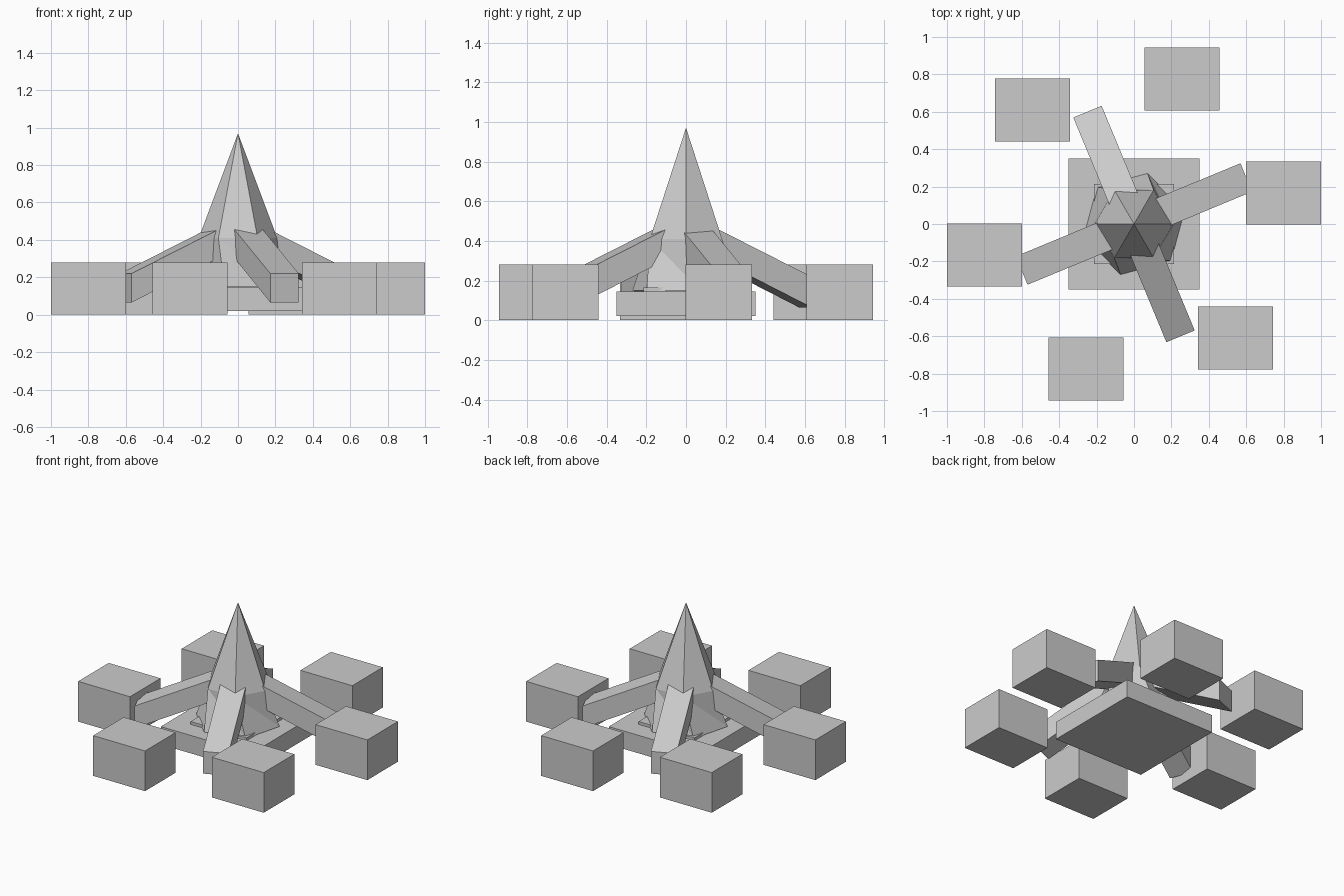
import bpy
import bmesh
import math
from mathutils import Matrix

if "Cube" in bpy.data.objects:
    bpy.data.objects.remove(bpy.data.objects["Cube"])

grey = bpy.data.materials.new("plain_grey")
grey.diffuse_color = (0.6, 0.6, 0.6, 1)
grey.use_nodes = True
grey.node_tree.nodes["Principled BSDF"].inputs["Base Color"].default_value = grey.diffuse_color


def add_mesh(name, verts, faces):
    mesh = bpy.data.meshes.new(name)
    mesh.from_pydata(verts, [], faces)
    bm = bmesh.new()
    bm.from_mesh(mesh)
    bmesh.ops.recalc_face_normals(bm, faces=bm.faces)
    bm.to_mesh(mesh)
    bm.free()
    mesh.materials.append(grey)
    obj = bpy.data.objects.new(name, mesh)
    bpy.context.collection.objects.link(obj)
    return obj


def prism(name, profile, y0, y1):
    """Extrude an xz profile from y0 to y1."""
    n = len(profile)
    verts = [(x, y, z) for y in (y0, y1) for x, z in profile]
    faces = [tuple(range(n)), tuple(range(n, 2 * n))]
    faces += [(i, (i + 1) % n, n + (i + 1) % n, n + i) for i in range(n)]
    return add_mesh(name, verts, faces)


def box(name, cx, cy, sx, sy, z0, z1):
    profile = [(cx - sx / 2, z0), (cx + sx / 2, z0), (cx + sx / 2, z1), (cx - sx / 2, z1)]
    return prism(name, profile, cy - sy / 2, cy + sy / 2)


def ring(radius, z, turn):
    angles = [math.radians(60 * i + turn) for i in range(6)]
    return [(radius * math.cos(a), radius * math.sin(a), z) for a in angles]


# Stepped square base
box("base_slab", 0, 0, 0.70, 0.70, 0.02, 0.145)
box("base_step", 0, 0, 0.43, 0.43, 0.14, 0.165)

# Six-sided spire with a twisted skirt
verts = ring(0.21, 0.41, 0) + ring(0.28, 0.15, 15) + [(0, 0, 0.97)]
faces = [tuple(range(6, 12))]
for i in range(6):
    j = (i + 1) % 6
    faces += [(i, j, 12), (i, 6 + j, j), (i, 6 + i, 6 + j)]
add_mesh("spire", verts, faces)

# Four sloping arms
arm_profile = [(0.10, 0.325), (0.65, 0.065), (0.65, 0.22), (0.10, 0.478)]
for i in range(4):
    arm = prism(f"arm_{i + 1}", arm_profile, -0.082, 0.082)
    arm.data.transform(Matrix.Rotation(math.radians(22.5 + 90 * i), 4, 'Z'))

# Ring of six blocks, all square to the axes
for i in range(6):
    a = math.radians(11.7 + 60 * i)
    box(f"outer_block_{i + 1}", 0.816 * math.cos(a), 0.816 * math.sin(a), 0.40, 0.336, 0, 0.28)
